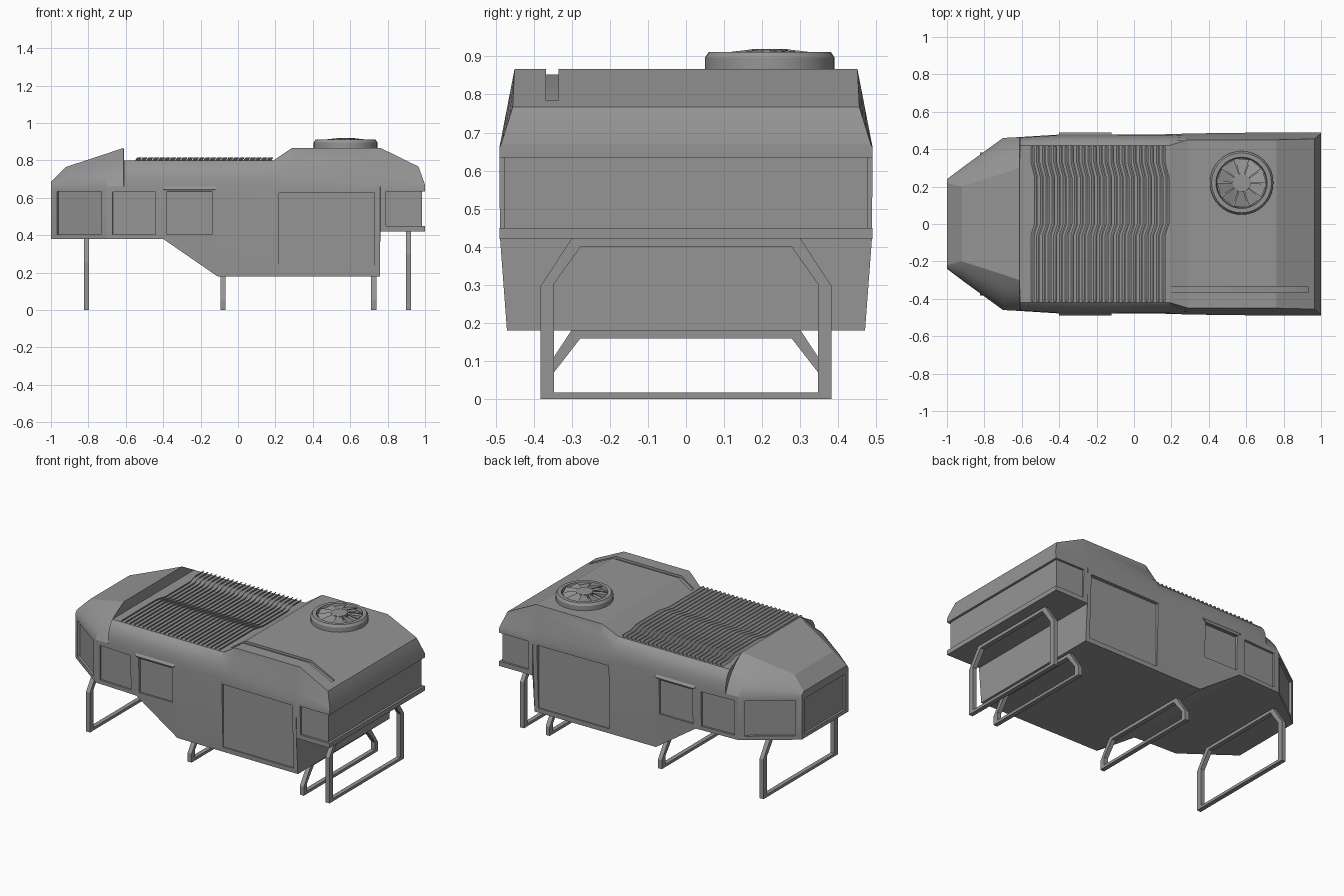
import bpy, bmesh, math
from mathutils import Vector

cube = bpy.data.objects.get("Cube")
if cube:
    bpy.data.objects.remove(cube, do_unlink=True)

GREY = (0.3, 0.3, 0.3, 1)
grey = bpy.data.materials.new("plain grey")
grey.use_nodes = True
grey.diffuse_color = GREY
grey.node_tree.nodes["Principled BSDF"].inputs["Base Color"].default_value = GREY


def finish(name, bm, angle=25):
    bmesh.ops.recalc_face_normals(bm, faces=bm.faces)
    mesh = bpy.data.meshes.new(name)
    bm.to_mesh(mesh)
    bm.free()
    mesh.materials.append(grey)
    ob = bpy.data.objects.new(name, mesh)
    bpy.context.collection.objects.link(ob)
    smooth(ob, angle)
    return ob


def smooth(ob, angle):
    bpy.ops.object.select_all(action='DESELECT')
    ob.select_set(True)
    bpy.context.view_layer.objects.active = ob
    bpy.ops.object.shade_smooth_by_angle(angle=math.radians(angle))


def loft(bm, rings, caps=True):
    """Skin closed rings of points, optionally capping both ends."""
    loops = [[bm.verts.new(p) for p in ring] for ring in rings]
    n = len(loops[0])
    for a, b in zip(loops, loops[1:]):
        for i in range(n):
            j = (i + 1) % n
            bm.faces.new((a[i], a[j], b[j], b[i]))
    if caps:
        bm.faces.new(loops[0])
        bm.faces.new(loops[-1])
    return loops


def cut(target, bm):
    cutter = finish("cutter", bm)
    cutter.hide_render = True
    mod = target.modifiers.new("cut", 'BOOLEAN')
    mod.object, mod.solver = cutter, 'EXACT'
    bpy.context.view_layer.objects.active = target
    bpy.ops.object.modifier_apply(modifier=mod.name)
    bpy.data.objects.remove(cutter, do_unlink=True)


# Body: cross-sections along x, as floor, belt and roof edge of the half profile
def section(x, floor, belt, roof, bulge=0.5):
    f, b, r = Vector(floor), Vector((belt, 0.66)), Vector(roof)
    corner = Vector((b.x, b.y + (r.y - b.y) * 0.75))
    half = [f, b]
    for t in (0.25, 0.5, 0.75):
        line = b.lerp(r, t)
        curve = b * (1 - t) ** 2 + corner * 2 * t * (1 - t) + r * t * t
        half.append(line.lerp(curve, bulge))
    half.append(r)
    return [(x, y, z) for y, z in half] + [(x, -y, z) for y, z in reversed(half)]


body_bm = bmesh.new()
loft(body_bm, [
    section(-1, (0.24, 0.38), 0.24, (0.22, 0.685)),
    section(-0.92, (0.30, 0.38), 0.30, (0.2, 0.765)),
    section(-0.70, (0.46, 0.38), 0.46, (0.27, 0.837)),
    section(-0.611, (0.463, 0.38), 0.465, (0.3, 0.867)),
    section(-0.609, (0.463, 0.38), 0.465, (0.42, 0.8), 1),
    section(-0.4, (0.472, 0.38), 0.478, (0.42, 0.8), 1),
    section(-0.11, (0.465, 0.18), 0.478, (0.42, 0.8), 1),
    section(0.19, (0.467, 0.18), 0.48, (0.42, 0.8), 1),
    section(0.29, (0.468, 0.18), 0.484, (0.45, 0.867), 0),
    section(0.759, (0.47, 0.18), 0.49, (0.45, 0.867), 0),
    section(0.761, (0.488, 0.42), 0.49, (0.45, 0.867), 0),
    section(0.965, (0.49, 0.42), 0.49, (0.455, 0.767), 0),
    section(1, (0.49, 0.42), 0.49, (0.485, 0.67), 0),
])
body = finish("body", body_bm)


# Recessed windows and doors: cut along a plan line a-b to a given depth
def recess(a, b, z0, z1, depth=0.014):
    a, b = Vector(a), Vector(b)
    d = (b - a).normalized()
    out = Vector((d.y, -d.x))
    plan = [a - out * depth, b - out * depth, b + out * 0.06, a + out * 0.06]
    bm = bmesh.new()
    loft(bm, [[(p.x, p.y, z) for p in plan] for z in (z0, z1)])
    cut(body, bm)


recess((-1, 0.205), (-1, -0.205), 0.405, 0.635)
recess((0.999, -0.6), (0.999, 0.6), 0.45, 0.635)
for side in (1, -1):
    for x0, y0, x1, y1, z0, z1 in (
            (-0.967, 0.264, -0.73, 0.438, 0.405, 0.635),
            (-0.67, 0.462, -0.44, 0.472, 0.405, 0.63),
            (-0.38, 0.474, -0.14, 0.474, 0.405, 0.63),
            (0.22, 0.475, 0.73, 0.478, 0.21, 0.625),
            (0.79, 0.49, 1.1, 0.49, 0.45, 0.635)):
        p, q = (x0, side * y0), (x1, side * y1)
        if side > 0:
            p, q = q, p
        recess(p, q, z0, z1)

# Roof channel
groove = [(0.2, 0.798), (0.285, 0.852), (0.757, 0.852), (0.93, 0.773), (0.93, 1), (0.2, 1)]
bm = bmesh.new()
loft(bm, [[(x, y, z) for x, z in groove] for y in (-0.367, -0.335)])
cut(body, bm)
smooth(body, 25)

# Hoods above the second side window
for side, label in ((1, "left"), (-1, "right")):
    bm = bmesh.new()
    loft(bm, [[(-0.39 - e, side * y, z), (-0.13 + e, side * y, z),
               (-0.13 + e, side * 0.46, z), (-0.39 - e, side * 0.46, z)]
              for e, y, z in ((-0.01, 0.482, 0.632), (0.01, 0.488, 0.645), (0.01, 0.478, 0.66))])
    finish(label + "_window_hood", bm)

# Roof slats: leaning blades with a jog in the middle
bm = bmesh.new()
path = [(0.415, 0), (0.33, 0), (0.25, 0.02), (0, 0.02), (-0.06, 0), (-0.415, 0)]
for i in range(24):
    x = -0.555 + i * 0.0305
    loft(bm, [[(x + s, y, 0.795), (x + s + 0.007, y, 0.795),
               (x + s + 0.022, y, 0.815), (x + s + 0.015, y, 0.815)] for y, s in path])
finish("roof_slats", bm)

# Roof fan
FAN = Vector((0.575, 0.22, 0))


def lathe(name, profile, steps=40):
    bm = bmesh.new()
    rings = []
    for r, z in profile:
        rings.append([FAN + Vector((r * math.cos(a), r * math.sin(a), z))
                      for a in (math.tau * i / steps for i in range(steps))])
    loft(bm, rings)
    finish(name, bm)


lathe("fan_housing", [(0.17, 0.85), (0.17, 0.897), (0.16, 0.912), (0.137, 0.912), (0.132, 0.89)])
lathe("fan_hub", [(0.05, 0.885), (0.05, 0.917), (0.045, 0.92)], 20)
bm = bmesh.new()
for i in range(10):
    ring = []
    for r, z in ((0.045, 0.919), (0.132, 0.909)):
        a, b = math.tau * i / 10, math.tau * (i + 0.92) / 10
        ends = [Vector((r * math.cos(t), r * math.sin(t), h)) + FAN
                for t, h in ((a, z), (b, z - 0.014))]
        low = Vector((0, 0, -0.004))
        ring.append([ends[0], ends[1], ends[1] + low, ends[0] + low])
    loft(bm, ring)
finish("fan_blades", bm)


# Support legs: closed frames with chamfered upper corners
def leg(name, x, top):
    outer = [(0.382, 0), (0.382, top - 0.125), (0.3, top)]
    inner = [(0.347, 0.018), (0.347, max(top - 0.12, 0.07)), (0.277, top - 0.022)]
    rings = []
    for half, dx in ((outer, -0.014), (outer, 0.014), (inner, 0.014), (inner, -0.014), (outer, -0.014)):
        pts = half + [(-y, z) for y, z in reversed(half)]
        rings.append([(x + dx, y, z) for y, z in pts])
    bm = bmesh.new()
    loft(bm, rings, caps=False)
    bmesh.ops.remove_doubles(bm, verts=bm.verts, dist=0.0001)
    finish(name, bm)


leg("nose_leg", -0.81, 0.383)
leg("front_middle_leg", -0.08, 0.182)
leg("rear_middle_leg", 0.726, 0.182)
leg("tail_leg", 0.911, 0.422)
